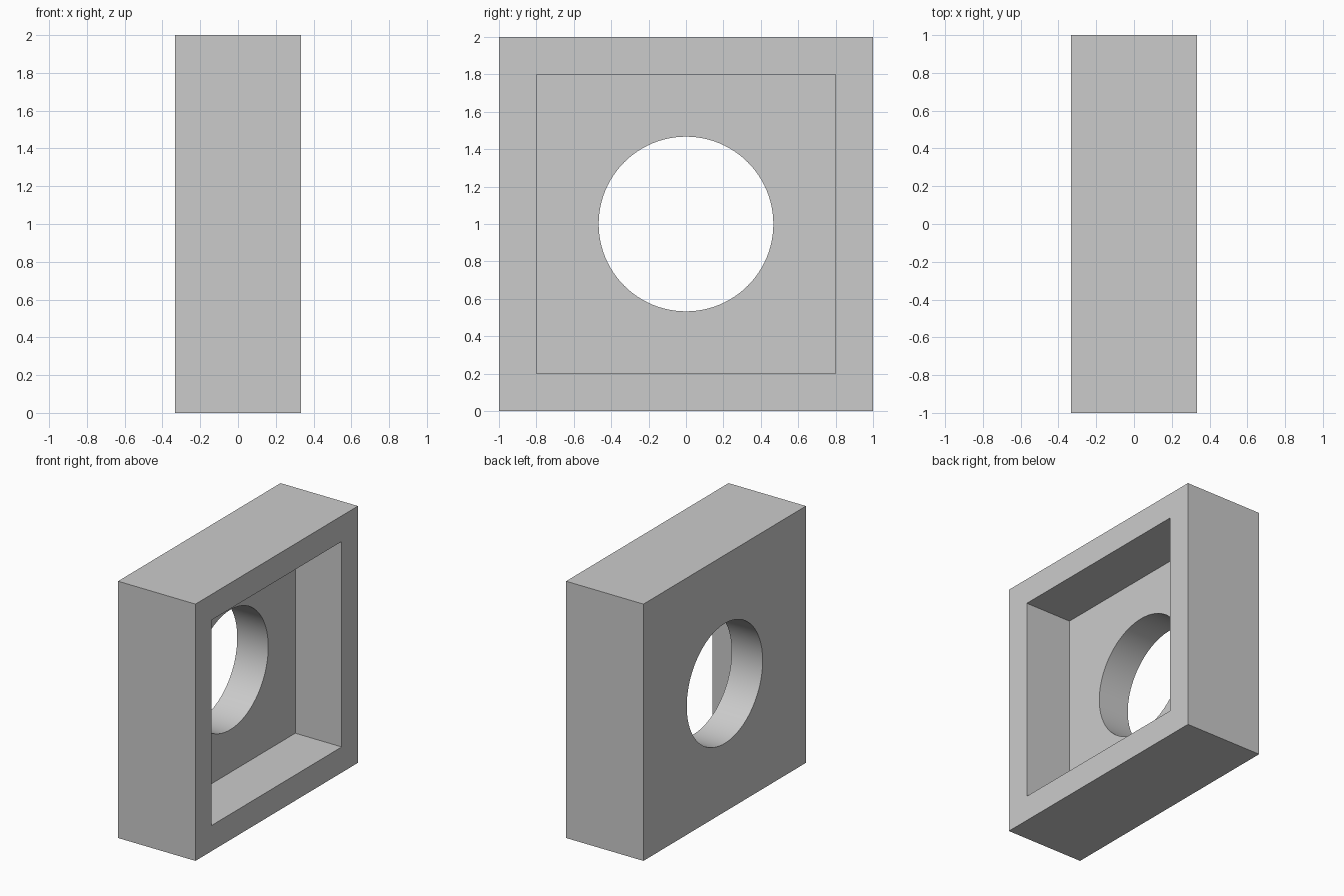
import bpy, math

old = bpy.data.objects.get("Cube")
if old:
    bpy.data.objects.remove(old, do_unlink=True)

WIDTH, SIDE, WALL, RECESS, RADIUS = 0.667, 2.0, 0.2, 0.4, 0.467

grey = bpy.data.materials.new("light_grey")
grey.use_nodes = True
colour = (0.6, 0.6, 0.6, 1)
grey.diffuse_color = colour
grey.node_tree.nodes["Principled BSDF"].inputs["Base Color"].default_value = colour


def box(name, size, location):
    bpy.ops.mesh.primitive_cube_add(size=1, location=location)
    ob = bpy.context.object
    ob.name = name
    ob.scale = size
    bpy.ops.object.transform_apply(location=False, rotation=False, scale=True)
    ob.data.materials.append(grey)
    return ob


def cut(target, cutter):
    mod = target.modifiers.new(cutter.name, 'BOOLEAN')
    mod.operation = 'DIFFERENCE'
    mod.solver = 'EXACT'
    mod.object = cutter
    bpy.context.view_layer.objects.active = target
    bpy.ops.object.modifier_apply(modifier=mod.name)
    bpy.data.objects.remove(cutter, do_unlink=True)


# Square block
block = box("square_housing", (WIDTH, SIDE, SIDE), (0, 0, SIDE / 2))

# Square pocket open on the +x side
opening = SIDE - 2 * WALL
pocket = box("pocket_cutter", (2 * RECESS, opening, opening), (WIDTH / 2, 0, SIDE / 2))
cut(block, pocket)

# Round hole through the remaining plate
bpy.ops.mesh.primitive_cylinder_add(vertices=96, radius=RADIUS, depth=2,
                                    location=(0, 0, SIDE / 2),
                                    rotation=(0, math.pi / 2, 0))
hole = bpy.context.object
hole.name = "hole_cutter"
hole.data.materials.append(grey)
cut(block, hole)

# Smooth bore, sharp edges elsewhere
bpy.ops.object.select_all(action='DESELECT')
block.select_set(True)
bpy.context.view_layer.objects.active = block
bpy.ops.object.shade_smooth_by_angle(angle=math.radians(30))
